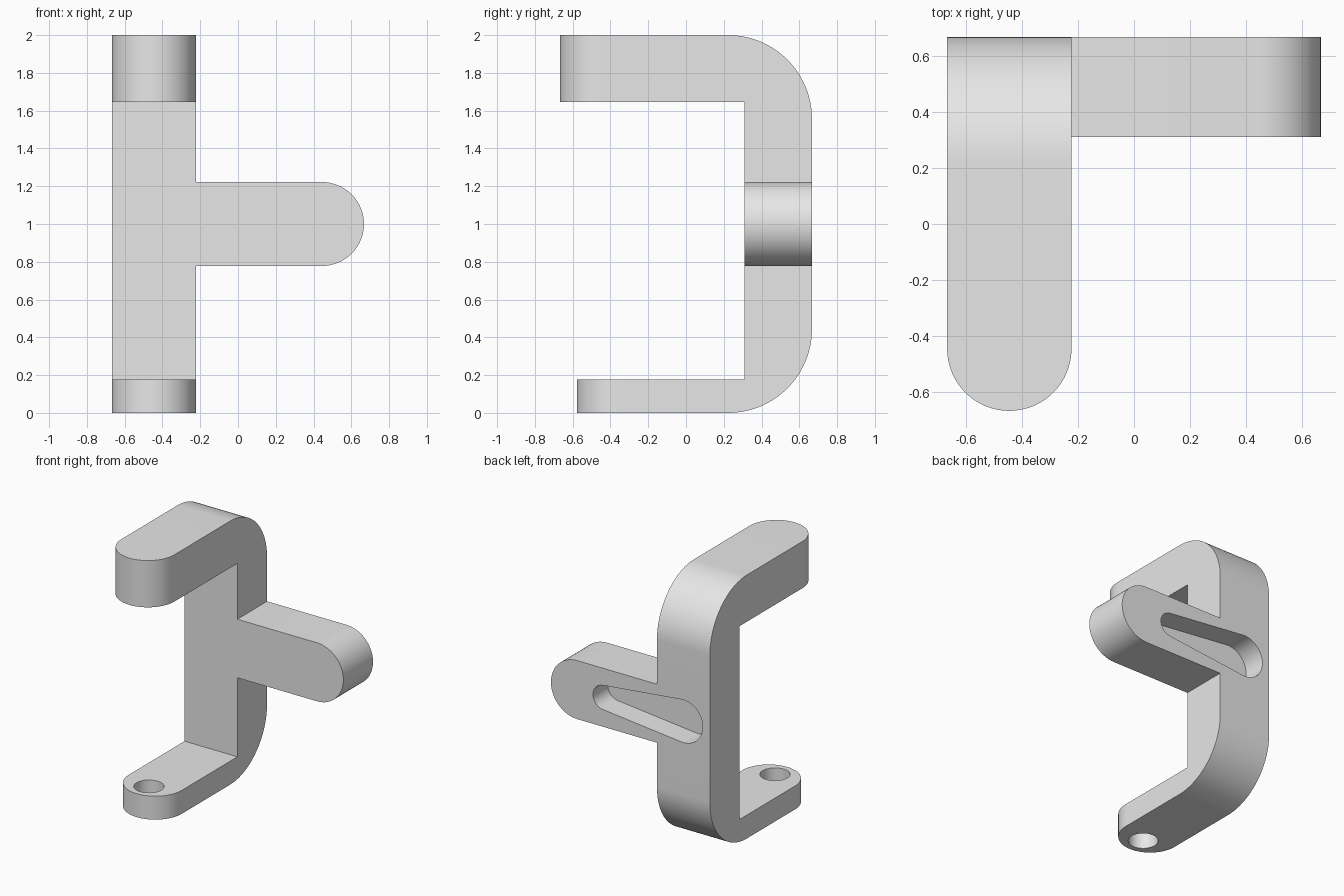
import bpy
import bmesh
from math import cos, sin, pi, asin
from mathutils import Vector

cube = bpy.data.objects.get("Cube")
if cube:
    bpy.data.objects.remove(cube, do_unlink=True)

grey = bpy.data.materials.new("plain_grey")
grey.use_nodes = True
grey.diffuse_color = (0.8, 0.8, 0.8, 1)
grey.node_tree.nodes["Principled BSDF"].inputs["Base Color"].default_value = (0.8, 0.8, 0.8, 1)

HALF = 0.667           # half of the width and depth
R = 0.222              # radius of every rounded end
POST_X = -HALF + R     # centre line of the post
INNER_Y = 0.311        # front face of the post
MID_Z = 1.0


def arc(cx, cy, r, start, end, n=32):
    return [(cx + r * cos(start + (end - start) * i / n),
             cy + r * sin(start + (end - start) * i / n)) for i in range(n + 1)]


def prism(name, points, axis, low, high):
    """Extrude a flat outline along one axis."""
    place = {"x": lambda a, b: (low, a, b),
             "y": lambda a, b: (a, low, b),
             "z": lambda a, b: (a, b, low)}[axis]
    bm = bmesh.new()
    face = bm.faces.new([bm.verts.new(place(a, b)) for a, b in points])
    ext = bmesh.ops.extrude_face_region(bm, geom=[face])
    shift = Vector([high - low if axis == k else 0 for k in "xyz"])
    bmesh.ops.translate(bm, vec=shift,
                        verts=[v for v in ext["geom"] if isinstance(v, bmesh.types.BMVert)])
    bmesh.ops.recalc_face_normals(bm, faces=bm.faces)
    mesh = bpy.data.meshes.new(name)
    bm.to_mesh(mesh)
    bm.free()
    mesh.materials.append(grey)
    obj = bpy.data.objects.new(name, mesh)
    bpy.context.collection.objects.link(obj)
    return obj


def combine(target, tool, operation):
    mod = target.modifiers.new(tool.name, "BOOLEAN")
    mod.operation = operation
    mod.solver = "EXACT"
    mod.object = tool
    bpy.context.view_layer.objects.active = target
    bpy.ops.object.modifier_apply(modifier=mod.name)
    bpy.data.objects.remove(tool, do_unlink=True)


# C-shaped body: thick hook, post and thin foot, with large outer bends
BEND = 0.444
HOOK_Z, FOOT_Z, FOOT_END = 1.645, 0.178, -0.578
outline = [(-HALF, 2), (-HALF, HOOK_Z), (INNER_Y, HOOK_Z),
           (INNER_Y, FOOT_Z), (FOOT_END, FOOT_Z), (FOOT_END, 0)]
outline += arc(HALF - BEND, BEND, BEND, -pi / 2, 0)
outline += arc(HALF - BEND, 2 - BEND, BEND, 0, pi / 2)
bracket = prism("bracket", outline, "x", -HALF, POST_X + R)

# Side arm with a round tip
arm = [(POST_X, MID_Z + R), (POST_X, MID_Z - R)]
arm += arc(HALF - R, MID_Z, R, -pi / 2, pi / 2)
combine(bracket, prism("arm", arm, "y", INNER_Y, HALF), "UNION")

# Round off the free ends of the hook and the foot
for name, end, low, high in (("hook_end", -HALF, 1.5, 2.1), ("foot_end", FOOT_END, -0.1, 0.5)):
    y = end + R
    corner = arc(POST_X, y, R, pi, 2 * pi)
    corner += [(POST_X + 2 * R, y), (POST_X + 2 * R, end - R),
               (POST_X - 2 * R, end - R), (POST_X - 2 * R, y)]
    combine(bracket, prism(name, corner, "z", low, high), "DIFFERENCE")

# Hole through the foot
hole = arc(POST_X, -0.432, 0.104, 0, 2 * pi, 48)[:-1]
combine(bracket, prism("foot_hole", hole, "z", -0.1, 0.5), "DIFFERENCE")

# Tapered blind slot in the back of the arm
BIG, SMALL, TIP_X = 0.162, 0.092, 0.222
tilt = pi / 2 - asin((BIG - SMALL) / (TIP_X - POST_X))
slot = arc(TIP_X, MID_Z, SMALL, -tilt, tilt)
slot += arc(POST_X, MID_Z, BIG, tilt, 2 * pi - tilt)
combine(bracket, prism("back_slot", slot, "y", HALF - 0.178, HALF + 0.1), "DIFFERENCE")

bpy.ops.object.select_all(action="DESELECT")
bracket.select_set(True)
bpy.context.view_layer.objects.active = bracket
bpy.ops.object.shade_smooth_by_angle(angle=pi / 6)
